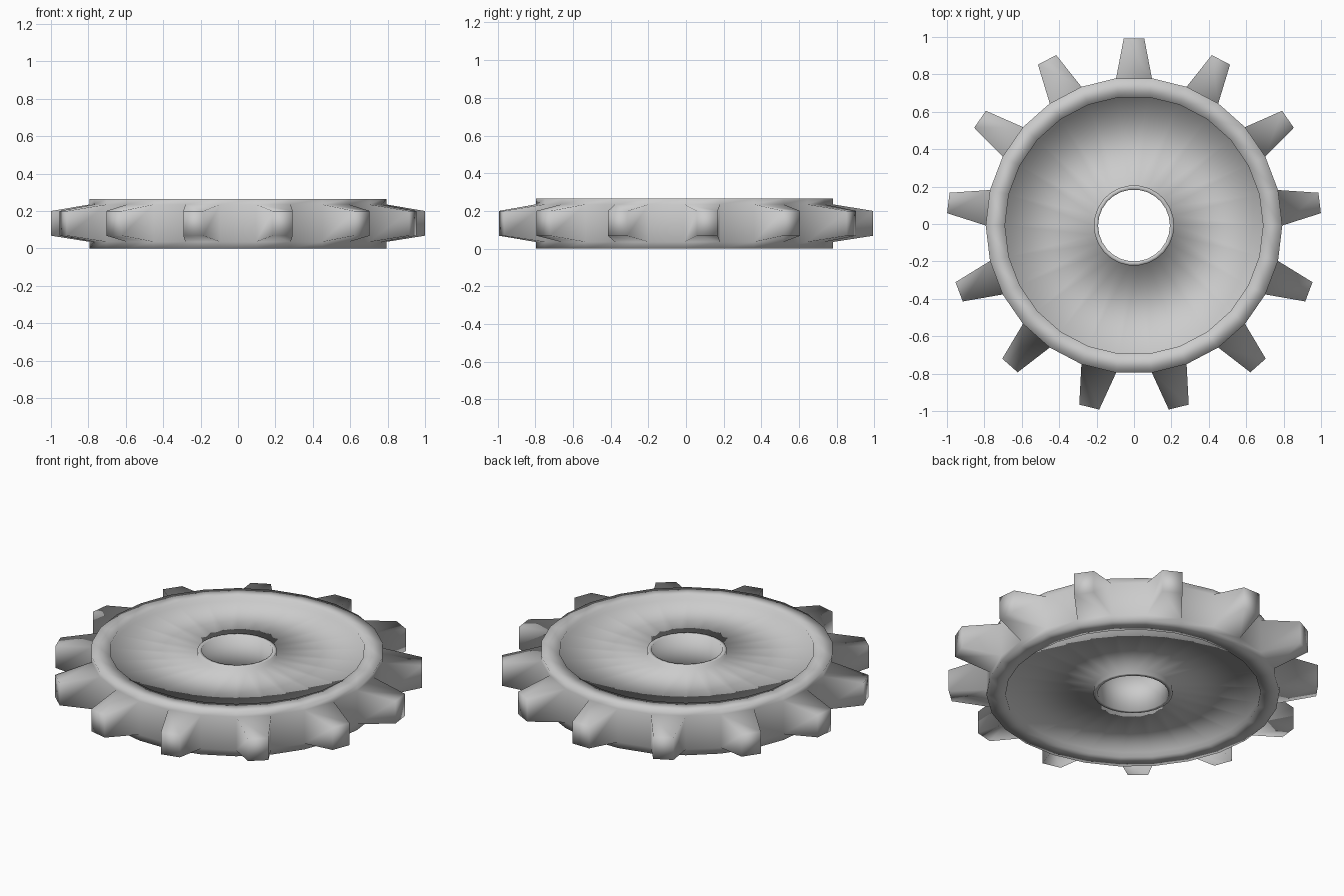
import bpy, bmesh, math
from mathutils import Vector

if "Cube" in bpy.data.objects:
    bpy.data.objects.remove(bpy.data.objects["Cube"])

TEETH = 13
SEG = TEETH * 2
H = 0.265
DEPTH = 0.028                        # recess of the web on each side
STEP = 2 * math.pi / SEG
A0 = math.pi / 2 - STEP / 2          # one flat of the rim faces +y
SHIFT_Y = -0.008                     # odd tooth count: centres the bounds

# Closed half-section (r, z): rim, flat recessed web, raised hub ring, bore
profile = [(0.793, 0.035), (0.793, 0.235), (0.793, H), (0.69, H),
           (0.69, H - DEPTH), (0.215, H - DEPTH), (0.215, H), (0.192, H),
           (0.192, 0), (0.215, 0), (0.215, DEPTH), (0.69, DEPTH),
           (0.69, 0), (0.793, 0)]

bm = bmesh.new()
rings = []
for i in range(SEG):
    a = A0 + i * STEP
    rings.append([bm.verts.new((r * math.cos(a), r * math.sin(a), z)) for r, z in profile])

# Wheel body; remember the rim flats that carry teeth
n = len(profile)
tooth_faces = []
for i in range(SEG):
    p, q = rings[i], rings[(i + 1) % SEG]
    for j in range(n):
        k = (j + 1) % n
        f = bm.faces.new((p[j], q[j], q[k], p[k]))
        if j == 0 and i % 2 == 0:
            tooth_faces.append((f, math.pi / 2 + i * STEP))

# Tapered teeth extruded from every second flat
for f, a in tooth_faces:
    out = Vector((math.cos(a), math.sin(a), 0))
    side = Vector((-math.sin(a), math.cos(a), 0))
    tip = bmesh.ops.extrude_discrete_faces(bm, faces=[f])["faces"][0]
    for v in tip.verts:
        s = 1 if v.co.dot(side) > 0 else -1
        z = 0.2 if v.co.z > H / 2 else 0.068
        v.co = out * 1.0 + side * s * 0.055 + Vector((0, 0, z))

bmesh.ops.recalc_face_normals(bm, faces=bm.faces)
bmesh.ops.translate(bm, verts=bm.verts, vec=(0, SHIFT_Y, 0))

# Fully smooth shading gives the rounded-looking rim and dished web
for f in bm.faces:
    f.smooth = True

me = bpy.data.meshes.new("sprocket_wheel")
bm.to_mesh(me)
bm.free()
ob = bpy.data.objects.new("sprocket_wheel", me)
bpy.context.collection.objects.link(ob)
